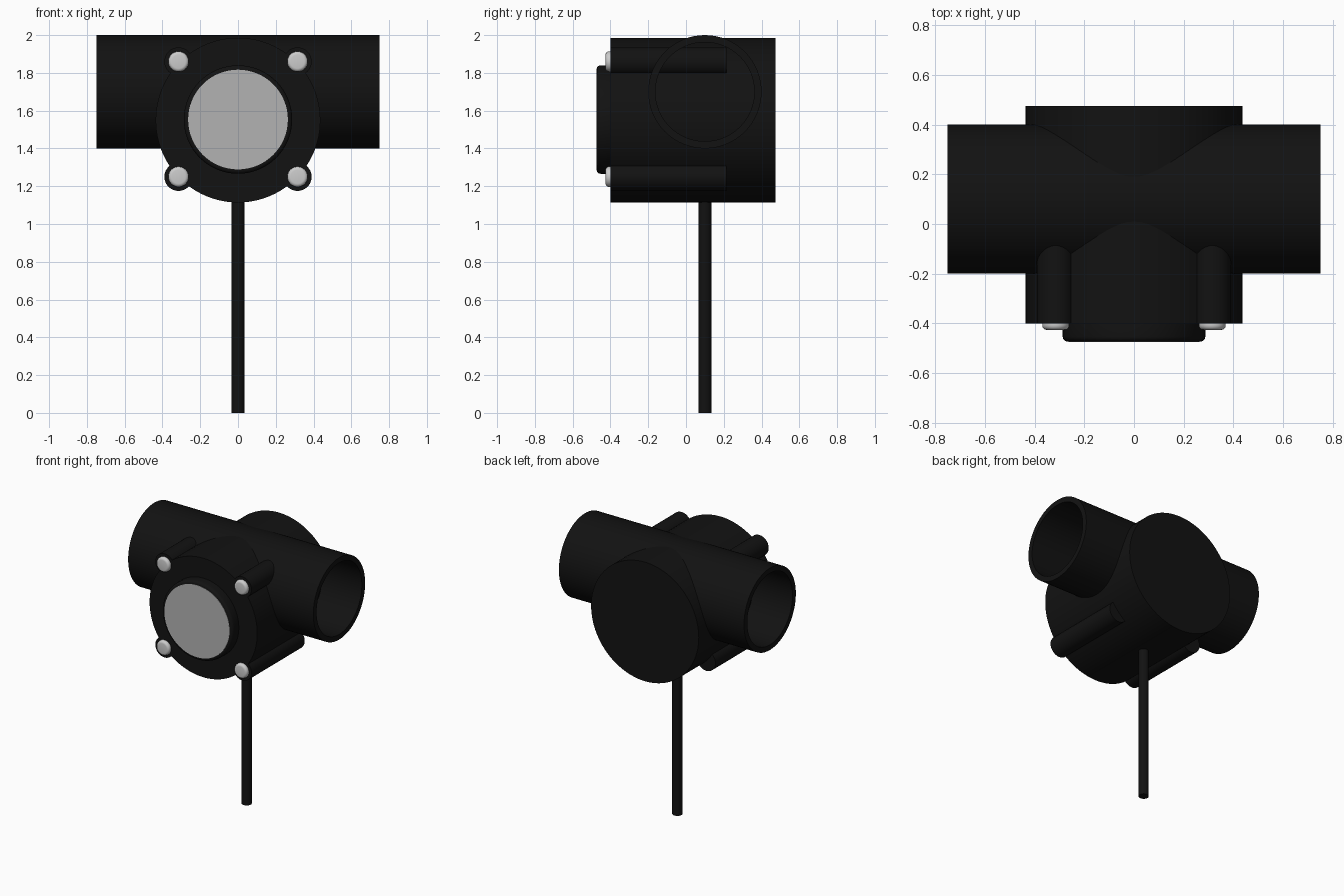
import bpy
from math import pi, radians

if "Cube" in bpy.data.objects:
    bpy.data.objects.remove(bpy.data.objects["Cube"])

CZ = 1.55          # height of the round housing axis


def material(name, rgb):
    m = bpy.data.materials.new(name)
    m.diffuse_color = (*rgb, 1)
    m.use_nodes = True
    m.node_tree.nodes["Principled BSDF"].inputs["Base Color"].default_value = m.diffuse_color
    return m


BLACK = material("black_plastic", (0.006, 0.006, 0.006))
STEEL = material("steel", (0.6, 0.6, 0.6))
LABEL = material("label_grey", (0.45, 0.45, 0.45))


def finish(ob, name, mat):
    ob.name = name
    ob.data.materials.append(mat)
    bpy.ops.object.transform_apply(location=False, rotation=True, scale=True)
    bpy.ops.object.shade_smooth_by_angle(angle=radians(35))
    return ob


def cylinder(name, mat, r, a, b, axis, u, v, bevel=0, sides=64):
    """Cylinder from a to b along an axis; u, v are the other two coordinates."""
    mid = (a + b) / 2
    loc = (u, mid, v) if axis == "y" else (u, v, mid)
    rot = (pi / 2, 0, 0) if axis == "y" else (0, 0, 0)
    bpy.ops.mesh.primitive_cylinder_add(vertices=sides, radius=r, depth=abs(b - a),
                                        location=loc, rotation=rot)
    ob = bpy.context.object
    if bevel:
        mod = ob.modifiers.new("rounded_edge", "BEVEL")
        mod.width, mod.segments = bevel, 4
        mod.limit_method, mod.angle_limit = "ANGLE", radians(40)
        bpy.ops.object.modifier_apply(modifier=mod.name)
    return finish(ob, name, mat)


def tube(name, mat, outer, inner, half, loc):
    """Open pipe along x, swept from a closed four-point wall profile."""
    n = 64
    mesh = bpy.data.meshes.new(name)
    from math import cos, sin
    wall = [(-half, outer), (half, outer), (half, inner), (-half, inner)]
    verts = [(x, r * cos(2 * pi * i / n), r * sin(2 * pi * i / n))
             for i in range(n) for x, r in wall]
    faces = []
    for i in range(n):
        p, q = i * 4, (i + 1) % n * 4
        for k in range(4):
            j = (k + 1) % 4
            faces.append((p + k, p + j, q + j, q + k))
    mesh.from_pydata(verts, [], faces)
    ob = bpy.data.objects.new(name, mesh)
    bpy.context.collection.objects.link(ob)
    bpy.ops.object.select_all(action="DESELECT")
    bpy.context.view_layer.objects.active = ob
    ob.select_set(True)
    bpy.ops.object.mode_set(mode="EDIT")
    bpy.ops.mesh.select_all(action="SELECT")
    bpy.ops.mesh.normals_make_consistent(inside=False)
    bpy.ops.object.mode_set(mode="OBJECT")
    ob.location = loc
    return finish(ob, name, mat)


# Round housing and the flow pipe crossing it
cylinder("housing", BLACK, 0.436, -0.40, 0.475, "y", 0, CZ, sides=96)
tube("flow_pipe", BLACK, 0.30, 0.262, 0.75, (0, 0.1, 1.70))

# Raised front cap with its grey face
cylinder("front_cap", BLACK, 0.287, -0.473, -0.36, "y", 0, 1.553, bevel=0.02)
cylinder("cap_face", LABEL, 0.264, -0.475, -0.45, "y", 0, 1.553)

# Four screw posts with rounded screw heads
for x in (-0.315, 0.315):
    for z in (1.25, 1.86):
        cylinder("screw_post", BLACK, 0.075, -0.40, 0.215, "y", x, z, sides=32)
        cylinder("screw_head", STEEL, 0.054, -0.426, -0.38, "y", x, z, bevel=0.018, sides=32)

# Cable hanging below
cylinder("cable", BLACK, 0.034, 0, 1.25, "z", 0, 0.1, sides=32)
